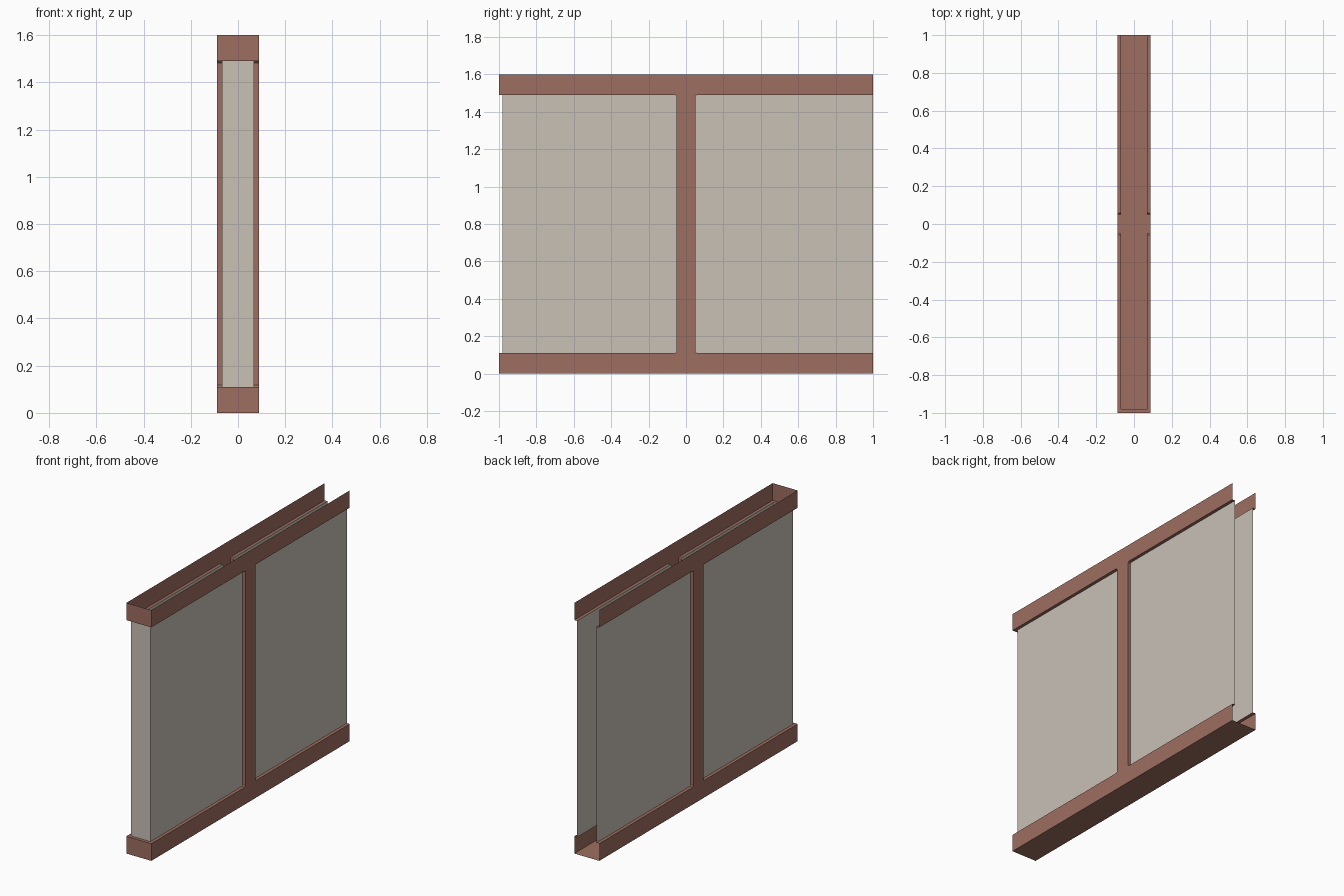
import bpy
import bmesh
from mathutils import Vector

cube = bpy.data.objects.get("Cube")
if cube:
    bpy.data.objects.remove(cube)

W, IN_W = 0.088, 0.068        # half width of frame and of panels
FRONT, IN_FRONT, BACK = -1.0, -0.98, 1.0
LOW, HIGH, TOP = 0.11, 1.49, 1.6
POST, CUT = 0.05, 0.008       # half width of post, corner chamfer


def material(name, rgb):
    mat = bpy.data.materials.new(name)
    mat.use_nodes = True
    color = (*rgb, 1.0)
    mat.diffuse_color = color
    mat.node_tree.nodes["Principled BSDF"].inputs["Base Color"].default_value = color
    return mat


wood = material("reddish brown wood", (0.342, 0.156, 0.119))
plaster = material("cream plaster", (0.584, 0.533, 0.468))


def build(name, faces, mat):
    """Make a sheet object; each face is (points, direction it looks)."""
    bm = bmesh.new()
    for points, facing in faces:
        face = bm.faces.new([bm.verts.new(p) for p in points])
        face.normal_update()
        if face.normal.dot(Vector(facing)) < 0:
            face.normal_flip()
    bmesh.ops.remove_doubles(bm, verts=bm.verts, dist=0.0005)
    mesh = bpy.data.meshes.new(name)
    bm.to_mesh(mesh)
    bm.free()
    mesh.materials.append(mat)
    obj = bpy.data.objects.new(name, mesh)
    bpy.context.collection.objects.link(obj)


def beam(bottom, top, ledge, up):
    """Three outer walls, open at the back, and a ledge in to the panels."""
    faces = [([(-W, FRONT, bottom), (W, FRONT, bottom),
               (W, FRONT, top), (-W, FRONT, top)], (0, -1, 0)),
             ([(-W, FRONT, ledge), (W, FRONT, ledge),
               (IN_W, IN_FRONT, ledge), (-IN_W, IN_FRONT, ledge)], (0, 0, up))]
    for s in (-1, 1):
        faces.append(([(s * W, FRONT, bottom), (s * W, BACK, bottom),
                       (s * W, BACK, top), (s * W, FRONT, top)], (s, 0, 0)))
        for start, end, in_end in ((-POST - CUT, FRONT, IN_FRONT),
                                   (POST + CUT, BACK, BACK)):
            faces.append(([(s * W, start, ledge), (s * W, end, ledge),
                           (s * IN_W, in_end, ledge), (s * IN_W, start, ledge)],
                          (0, 0, up)))
    return faces


# Beams; the lower one has a floor, the upper one is open
floor = ([(-W, FRONT, 0), (W, FRONT, 0), (W, BACK, 0), (-W, BACK, 0)], (0, 0, -1))
build("lower_beam", beam(0, LOW, LOW, 1) + [floor], wood)
build("upper_beam", beam(HIGH, TOP, HIGH, -1), wood)

# Chamfered edge of the post, from bottom to top: distance from middle, height
edge = [(POST + CUT, LOW), (POST, LOW + CUT), (POST, HIGH - CUT), (POST + CUT, HIGH)]

for s, side in ((-1, "right"), (1, "left")):
    # Post face and its returns in to the panels
    outline = [(s * W, y, z) for y, z in edge] + [(s * W, -y, z) for y, z in edge[::-1]]
    post = [(outline, (s, 0, 0))]
    for d in (-1, 1):
        for (y0, z0), (y1, z1) in zip(edge, edge[1:]):
            post.append(([(s * W, d * y0, z0), (s * W, d * y1, z1),
                          (s * IN_W, d * y1, z1), (s * IN_W, d * y0, z0)], (0, d, 0)))
    build(side + "_post", post, wood)

    # Two wall panels
    for d, end, bay in ((-1, IN_FRONT, "front"), (1, BACK, "back")):
        rim = [(s * IN_W, d * y, z) for y, z in edge]
        rim += [(s * IN_W, end, HIGH), (s * IN_W, end, LOW)]
        build(f"{side}_{bay}_panel", [(rim, (s, 0, 0))], plaster)

# Narrow panel closing the front
build("front_end_panel", [([(-IN_W, IN_FRONT, LOW), (IN_W, IN_FRONT, LOW),
                            (IN_W, IN_FRONT, HIGH), (-IN_W, IN_FRONT, HIGH)],
                           (0, -1, 0))], plaster)
